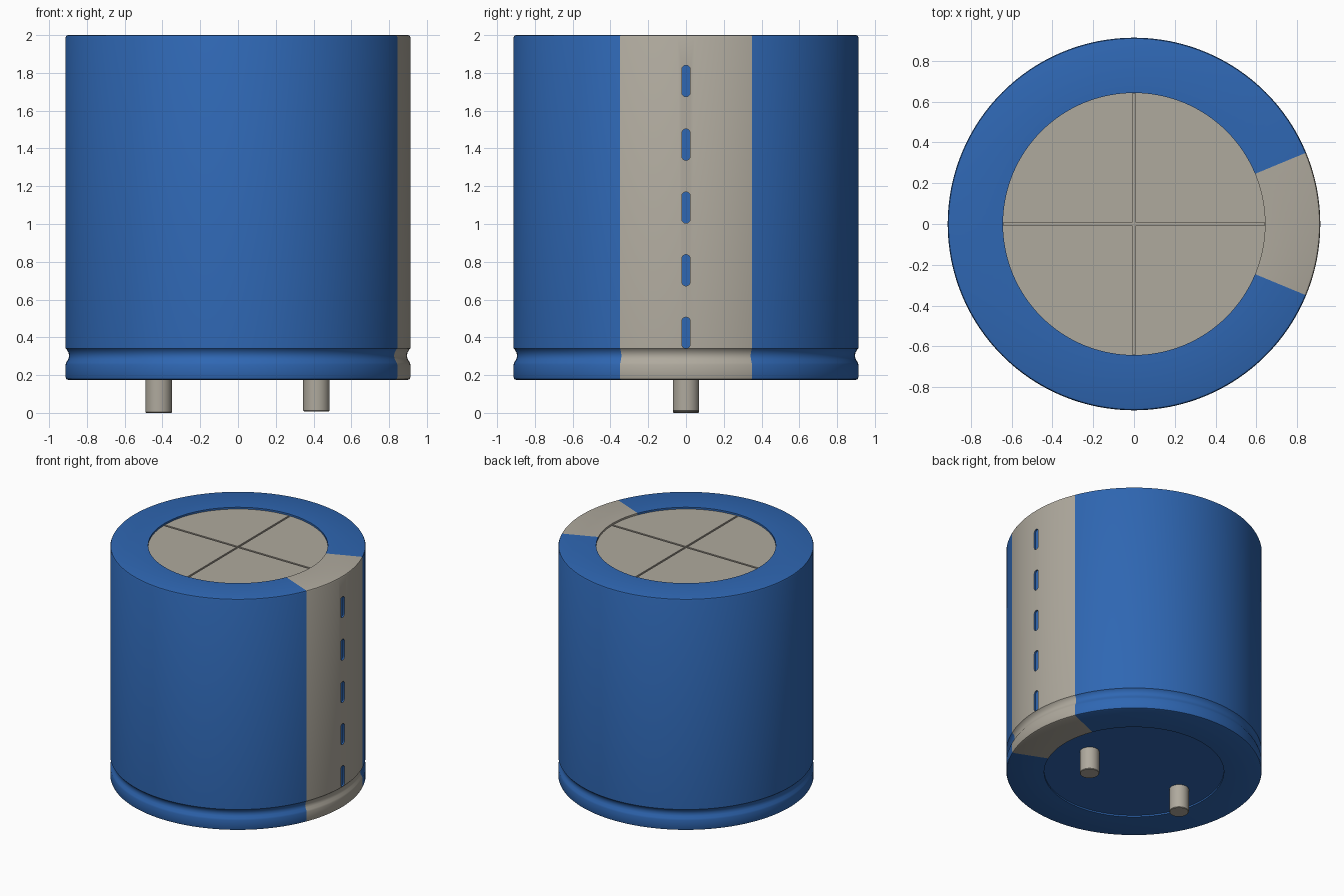
import bpy, bmesh, math
from mathutils import Matrix

cube = bpy.data.objects.get("Cube")
if cube:
    bpy.data.objects.remove(cube, do_unlink=True)

R = 0.913          # can radius
R_DISC = 0.642     # radius of the end discs
STRIPE = math.radians(22.5)


def material(name, rgb, roughness=0.5):
    m = bpy.data.materials.new(name)
    m.use_nodes = True
    m.diffuse_color = (*rgb, 1)
    bsdf = m.node_tree.nodes["Principled BSDF"]
    bsdf.inputs["Base Color"].default_value = (*rgb, 1)
    bsdf.inputs["Roughness"].default_value = roughness
    return m


MATS = [material("sleeve blue", (0.028, 0.135, 0.45)),
        material("metal grey", (0.43, 0.40, 0.34))]
BLUE, GREY = 0, 1


def make_object(name, bm, mat_index=None):
    bmesh.ops.recalc_face_normals(bm, faces=bm.faces)
    if mat_index is not None:
        for f in bm.faces:
            f.material_index = mat_index
    me = bpy.data.meshes.new(name)
    bm.to_mesh(me)
    bm.free()
    for m in MATS:
        me.materials.append(m)
    ob = bpy.data.objects.new(name, me)
    bpy.context.collection.objects.link(ob)
    return ob


def activate(ob):
    bpy.ops.object.select_all(action='DESELECT')
    ob.select_set(True)
    bpy.context.view_layer.objects.active = ob


def smooth(ob, degrees=35):
    activate(ob)
    bpy.ops.object.shade_smooth_by_angle(angle=math.radians(degrees))


def lathe(profile, steps):
    """Spin an (r, z) profile round z and close both ends."""
    bm = bmesh.new()
    verts = [bm.verts.new((r, 0, z)) for r, z in profile]
    edges = [bm.edges.new(p) for p in zip(verts, verts[1:])]
    bmesh.ops.spin(bm, geom=verts + edges, cent=(0, 0, 0), axis=(0, 0, 1),
                   angle=math.tau, steps=steps)
    bmesh.ops.remove_doubles(bm, verts=bm.verts, dist=1e-5)
    bmesh.ops.holes_fill(bm, edges=[e for e in bm.edges if e.is_boundary])
    return bm


def cut(ob, cutter):
    cutter.hide_render = True
    mod = ob.modifiers.new("cut", 'BOOLEAN')
    mod.operation = 'DIFFERENCE'
    mod.solver = 'EXACT'
    mod.object = cutter
    activate(ob)
    bpy.ops.object.modifier_apply(modifier=mod.name)
    bpy.data.objects.remove(cutter, do_unlink=True)


# Can: recessed ends, rolled edges and a crimp groove near the bottom
can_profile = [
    (R_DISC, 0.187), (R_DISC, 0.175), (R - 0.014, 0.175), (R - 0.004, 0.179),
    (R, 0.189), (R, 0.255), (R - 0.004, 0.267), (R - 0.014, 0.283),
    (R - 0.019, 0.300), (R - 0.016, 0.318), (R - 0.008, 0.333), (R, 0.341),
    (R, 1.988), (R - 0.004, 1.997), (R - 0.012, 2.0),
    (R_DISC, 2.0), (R_DISC, 1.986)]
bm = lathe(can_profile, 128)
for f in bm.faces:
    c = f.calc_center_median()
    if c.xy.length < 0.1:                       # end discs
        f.material_index = GREY if c.z > 1 else BLUE
    else:                                       # polarity stripe faces +x
        in_stripe = abs(math.atan2(c.y, c.x)) < STRIPE
        f.material_index = GREY if in_stripe else BLUE
can = make_object("can", bm)

# Minus dashes sunk into the stripe
bm = bmesh.new()
for z in (0.424, 0.755, 1.087, 1.42, 1.757):
    half, r = 0.083, 0.0225
    ring = []
    for end, start in ((1, 0), (-1, math.pi)):
        for i in range(9):
            a = start + math.pi * i / 8
            ring.append(bm.verts.new((R - 0.012, r * math.cos(a),
                                      z + end * (half - r) + r * math.sin(a))))
    base = bm.faces.new(ring)
    out = bmesh.ops.extrude_face_region(bm, geom=[base])["geom"]
    bmesh.ops.translate(bm, vec=(0.05, 0, 0),
                        verts=[v for v in out if isinstance(v, bmesh.types.BMVert)])
cut(can, make_object("dash_cutter", bm, BLUE))

# Crossed vent score lines in the top disc
for size in ((1.28, 0.015, 0.04), (0.015, 1.28, 0.04)):
    bm = bmesh.new()
    bmesh.ops.create_cube(bm, size=1, matrix=Matrix.Translation((0, 0, 1.996))
                          @ Matrix.Diagonal((*size, 1)))
    cut(can, make_object("score_cutter", bm, GREY))
smooth(can)

# Terminal pins
for name, x, z0 in (("right_pin", -0.42, 0.0), ("left_pin", 0.415, 0.008)):
    bm = lathe([(0.066, z0), (0.070, z0 + 0.004), (0.070, 0.2)], 32)
    pin = make_object(name, bm, GREY)
    pin.location.x = x
    smooth(pin)
